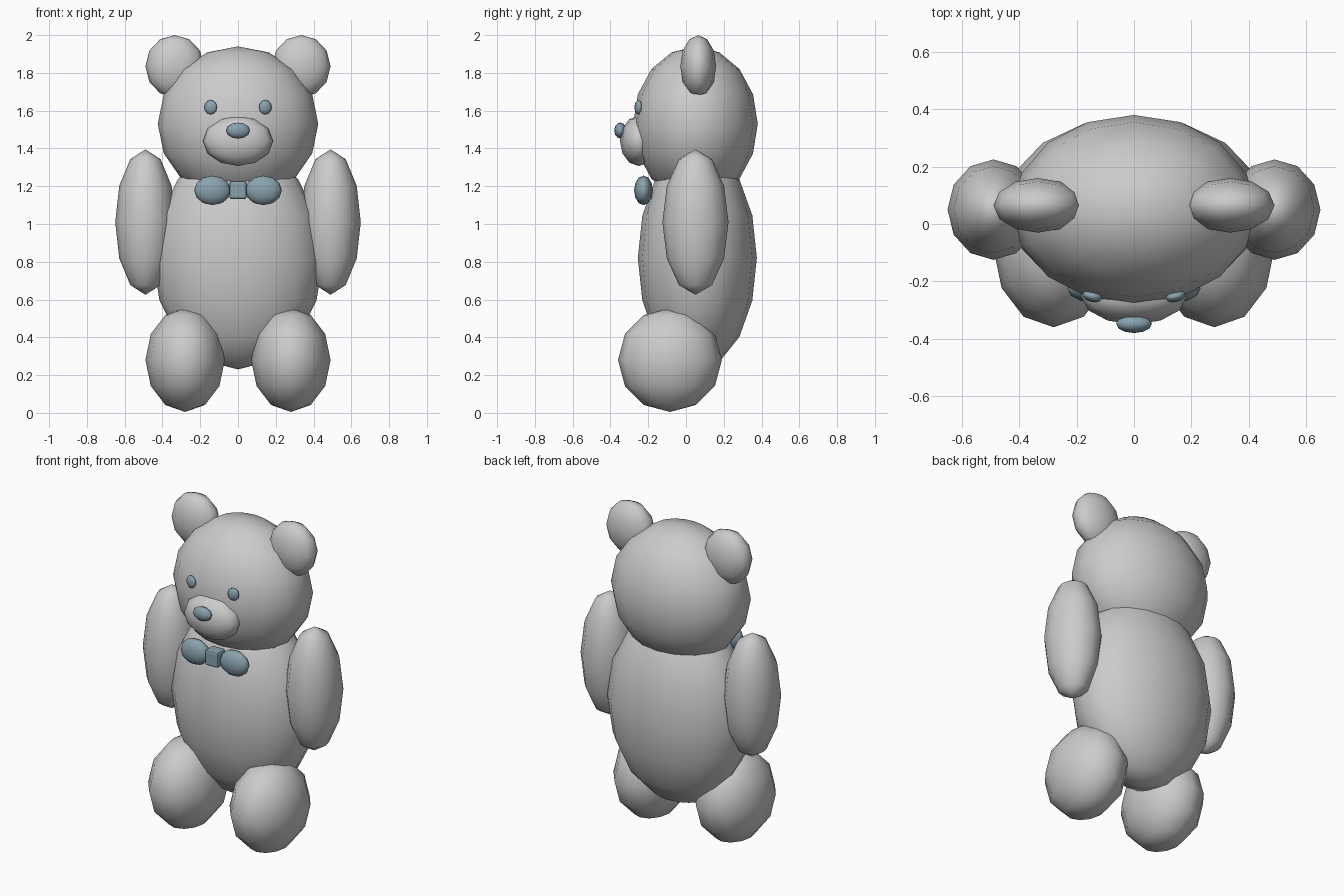
import bpy

if "Cube" in bpy.data.objects:
    bpy.data.objects.remove(bpy.data.objects["Cube"])

trim = bpy.data.materials.new("trim")
trim.diffuse_color = (0.25, 0.36, 0.42, 1)
trim.use_nodes = True
trim.node_tree.nodes["Principled BSDF"].inputs["Base Color"].default_value = trim.diffuse_color


def ball(name, centre, radii, segs=12, rings=6, mat=None, turn=0.0):
    """Smooth low-poly ellipsoid."""
    bpy.ops.mesh.primitive_uv_sphere_add(segments=segs, ring_count=rings, radius=1,
                                         location=centre, rotation=(0, 0, turn))
    ob = bpy.context.object
    ob.name = name
    ob.scale = radii
    bpy.ops.object.shade_smooth()
    if mat:
        ob.data.materials.append(mat)
    return ob


def pair(name, centre, radii, segs=12, rings=6, mat=None, turn=0.0):
    """Left and right copies of an ellipsoid."""
    x, y, z = centre
    for side, s in (("left", 1), ("right", -1)):
        ball(f"{name}_{side}", (s * x, y, z), radii, segs, rings, mat, s * turn)


# torso and head
ball("body", (0, 0.06, 0.82), (0.45, 0.315, 0.59), 16, 8)
ball("head", (0, 0.05, 1.53), (0.425, 0.33, 0.41), 16, 8)

# limbs and ears
pair("arm", (0.49, 0.05, 1.01), (0.16, 0.175, 0.385))
pair("leg", (0.28, -0.085, 0.28), (0.21, 0.275, 0.275))
pair("ear", (0.335, 0.065, 1.835), (0.155, 0.095, 0.165))

# face
ball("muzzle", (0, -0.25, 1.44), (0.185, 0.1, 0.133))
ball("nose", (0, -0.348, 1.495), (0.0625, 0.032, 0.042), mat=trim)
pair("eye", (0.145, -0.252, 1.618), (0.035, 0.02, 0.038), mat=trim, turn=0.25)

# bow tie
pair("bow_loop", (0.135, -0.225, 1.178), (0.097, 0.05, 0.078), mat=trim)
bpy.ops.mesh.primitive_cube_add(size=1, location=(0, -0.225, 1.18))
knot = bpy.context.object
knot.name = "bow_knot"
knot.dimensions = (0.09, 0.08, 0.095)
bpy.ops.object.transform_apply(location=False, rotation=False, scale=True)
bevel = knot.modifiers.new("bevel", 'BEVEL')
bevel.width = 0.012
bevel.segments = 2
knot.data.materials.append(trim)
